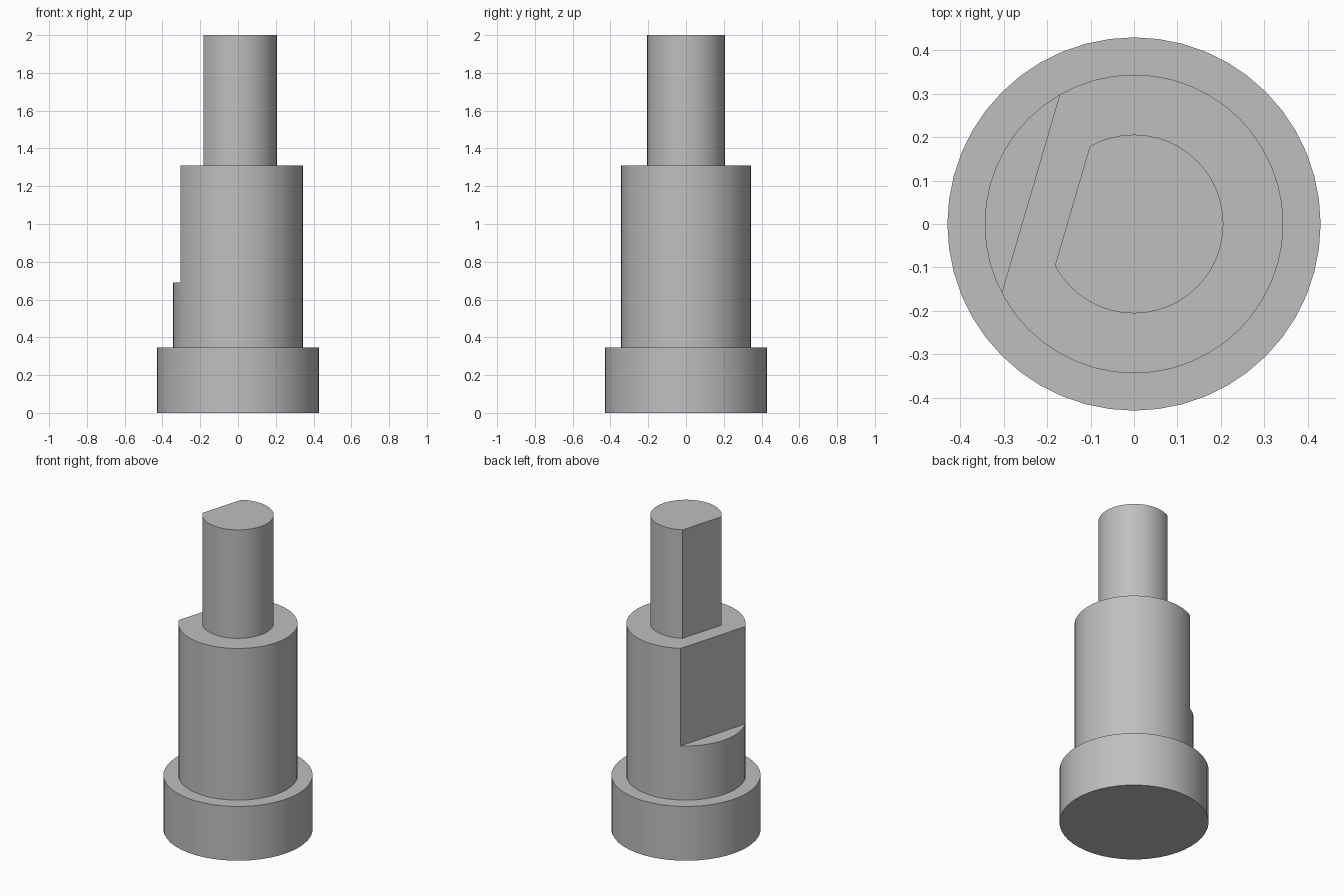
import bpy
import bmesh
import math
from mathutils import Matrix

SEGMENTS = 48
FLAT_ANGLE = math.radians(163.7)   # direction both flats face

cube = bpy.data.objects.get("Cube")
if cube:
    bpy.data.objects.remove(cube, do_unlink=True)

steel = bpy.data.materials.new("plain_grey")
steel.use_nodes = True
grey = (0.52, 0.52, 0.52, 1)
steel.diffuse_color = grey
steel.node_tree.nodes["Principled BSDF"].inputs["Base Color"].default_value = grey


def add_object(name, bm):
    bmesh.ops.recalc_face_normals(bm, faces=bm.faces)
    mesh = bpy.data.meshes.new(name)
    bm.to_mesh(mesh)
    bm.free()
    obj = bpy.data.objects.new(name, mesh)
    bpy.context.collection.objects.link(obj)
    mesh.materials.append(steel)
    return obj


def activate(obj):
    bpy.ops.object.select_all(action="DESELECT")
    obj.select_set(True)
    bpy.context.view_layer.objects.active = obj


def cylinder(name, radius, bottom, top):
    bm = bmesh.new()
    bmesh.ops.create_cone(bm, cap_ends=True, segments=SEGMENTS,
                          radius1=radius, radius2=radius, depth=top - bottom,
                          matrix=Matrix.Translation((0, 0, (bottom + top) / 2)))
    return add_object(name, bm)


def cut_flat(obj, distance, bottom):
    """Mill a flat at a distance from the axis, from bottom upwards."""
    bm = bmesh.new()
    bmesh.ops.create_cube(bm, size=1, matrix=(
        Matrix.Rotation(FLAT_ANGLE, 4, "Z")
        @ Matrix.Translation((distance + 0.5, 0, bottom + 1))
        @ Matrix.Diagonal((1, 2, 2, 1))))
    cutter = add_object("flat_cutter", bm)
    cutter.hide_render = True
    mod = obj.modifiers.new("flat", "BOOLEAN")
    mod.operation = "DIFFERENCE"
    mod.solver = "EXACT"
    mod.object = cutter
    activate(obj)
    bpy.ops.object.modifier_apply(modifier=mod.name)
    bpy.data.objects.remove(cutter, do_unlink=True)


# Wide foot, stepped body with a partial flat, and D-shaped spindle
foot = cylinder("base_collar", 0.43, 0, 0.345)
body = cylinder("main_body", 0.344, 0.345, 1.31)
cut_flat(body, 0.248, 0.69)
spindle = cylinder("spindle", 0.206, 1.31, 2)
cut_flat(spindle, 0.148, 1)

for part in (foot, body, spindle):
    activate(part)
    bpy.ops.object.shade_smooth_by_angle(angle=math.radians(25))
